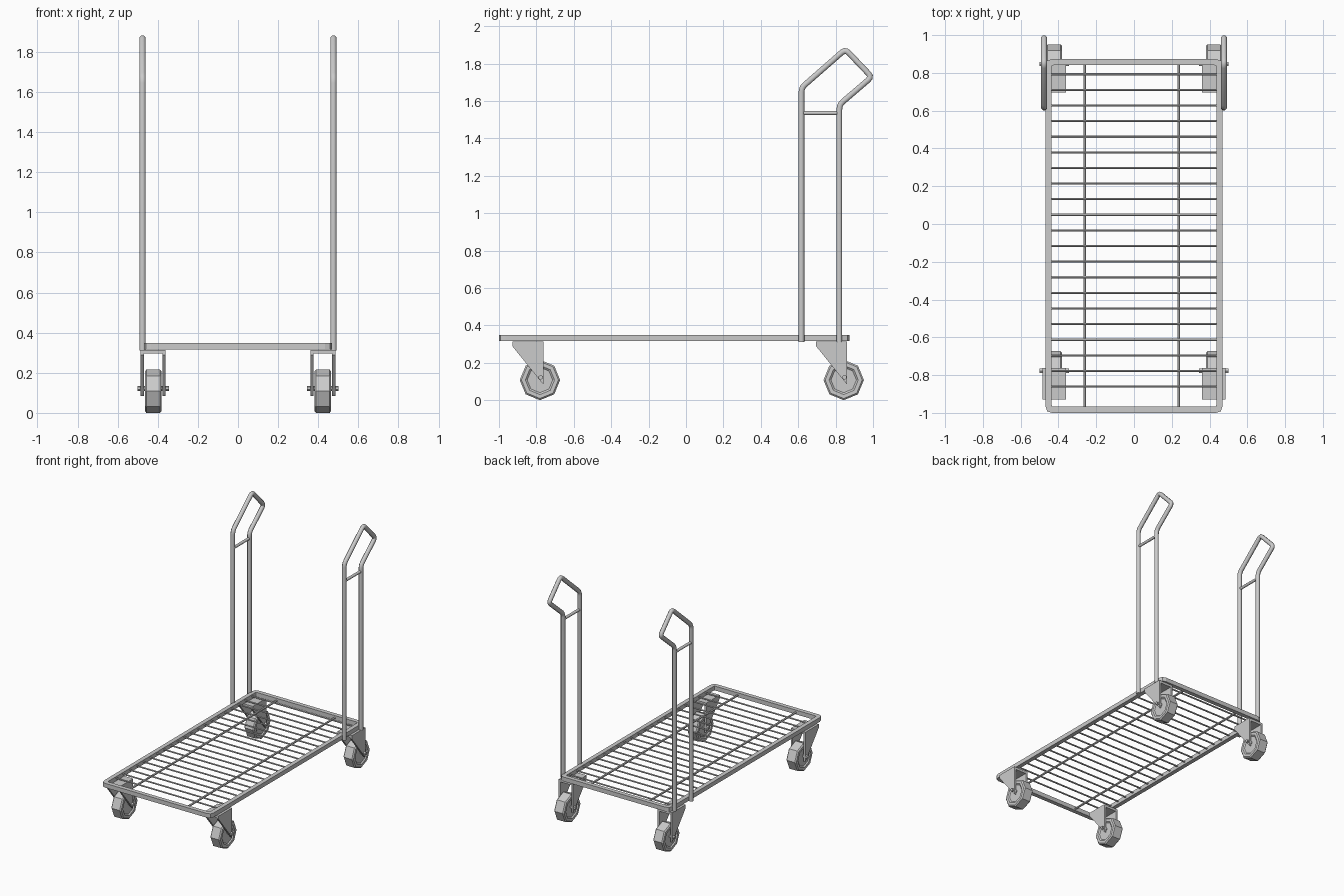
import bpy, bmesh, math
from mathutils import Vector

if "Cube" in bpy.data.objects:
    bpy.data.objects.remove(bpy.data.objects["Cube"])


def finish(name, bm, mirror=False, smooth=False):
    bmesh.ops.recalc_face_normals(bm, faces=bm.faces)
    me = bpy.data.meshes.new(name)
    bm.to_mesh(me)
    bm.free()
    ob = bpy.data.objects.new(name, me)
    bpy.context.collection.objects.link(ob)
    if mirror:
        ob.modifiers.new("Mirror", "MIRROR")
    if smooth:
        bpy.context.view_layer.objects.active = ob
        ob.select_set(True)
        bpy.ops.object.shade_smooth_by_angle(angle=math.radians(50))
        ob.select_set(False)
    return ob


def fillet(pts, d, closed=False, steps=3):
    """Round the corners of a path with short quadratic arcs."""
    out, n = [], len(pts)
    for i, p in enumerate(pts):
        if not closed and i in (0, n - 1):
            out.append(p)
            continue
        a = p + (pts[i - 1] - p).normalized() * d
        b = p + (pts[(i + 1) % n] - p).normalized() * d
        for k in range(steps + 1):
            t = k / steps
            out.append(a * (1 - t) ** 2 + p * 2 * t * (1 - t) + b * t * t)
    return out


def sweep(bm, pts, normal, r, sides, closed=False, turn=0.5):
    """Mitred tube along a flat path; normal is the path plane's normal."""
    rings, n = [], len(pts)
    normal = Vector(normal)
    for i, p in enumerate(pts):
        d1 = (p - pts[i - 1]).normalized() if closed or i else None
        d2 = (pts[(i + 1) % n] - p).normalized() if closed or i < n - 1 else None
        d1, d2 = d1 or d2, d2 or d1
        t = (d1 + d2).normalized()
        side = normal.cross(t) / max(t.dot(d1), 0.3)
        ring = []
        for k in range(sides):
            a = 2 * math.pi * (k + turn) / sides
            ring.append(bm.verts.new(p + side * math.cos(a) * r + normal * math.sin(a) * r))
        rings.append(ring)
    for i in range(n if closed else n - 1):
        A, B = rings[i], rings[(i + 1) % n]
        for k in range(sides):
            j = (k + 1) % sides
            bm.faces.new((A[k], A[j], B[j], B[k]))
    if not closed:
        bm.faces.new(rings[0])
        bm.faces.new(rings[-1])


def rod(bm, a, b, r, sides, normal=(0, 0, 1)):
    sweep(bm, [Vector(a), Vector(b)], normal, r, sides)


def prism(bm, yz, x0, x1):
    """Extrude a side profile across x."""
    f = bm.faces.new([bm.verts.new((x0, y, z)) for y, z in yz])
    g = bmesh.ops.extrude_face_region(bm, geom=[f])["geom"]
    vs = [v for v in g if isinstance(v, bmesh.types.BMVert)]
    bmesh.ops.translate(bm, vec=(x1 - x0, 0, 0), verts=vs)


def lathe(bm, profile, centre, sides):
    """Revolve an (x, radius) profile around the x axis."""
    c, rings = Vector(centre), []
    for x, r in profile:
        rings.append([bm.verts.new(c + Vector((x, r * math.cos(2 * math.pi * k / sides),
                      r * math.sin(2 * math.pi * k / sides)))) for k in range(sides)])
    for A, B in zip(rings, rings[1:]):
        for k in range(sides):
            j = (k + 1) % sides
            bm.faces.new((A[k], A[j], B[j], B[k]))
    bm.faces.new(rings[0])
    bm.faces.new(rings[-1])


# Deck frame: square tube with rounded corners
X, Y0, Y1, Z, H = 0.452, -0.984, 0.857, 0.332, 0.0165
bm = bmesh.new()
corners = [Vector(c) for c in ((-X, Y0, Z), (X, Y0, Z), (X, Y1, Z), (-X, Y1, Z))]
sweep(bm, fillet(corners, 0.022, True, 2), (0, 0, 1), H * math.sqrt(2), 4, True)
finish("deck_frame", bm)

# Deck wires
bm = bmesh.new()
for i in range(21):
    y = 0.793 - i * 0.0827
    rod(bm, (-X, y, 0.335), (X, y, 0.335), 0.0065, 6)
finish("deck_cross_wires", bm)
bm = bmesh.new()
for x in (-0.26, 0.237):
    rod(bm, (x, Y0, 0.329), (x, Y1, 0.329), 0.008, 6)
finish("deck_long_wires", bm)

# Push handles: bent tube loop with a brace
HX = 0.476
bm = bmesh.new()
path = [Vector((HX, y, z)) for y, z in ((0.617, 0.312), (0.617, 1.67), (0.852, 1.876),
                                       (0.993, 1.728), (0.82, 1.58), (0.82, 0.312))]
sweep(bm, fillet(path, 0.025), (1, 0, 0), 0.0165, 8)
finish("push_handle", bm, True, True)
bm = bmesh.new()
rod(bm, (HX, 0.617, 1.535), (HX, 0.82, 1.535), 0.011, 8)
finish("handle_brace", bm, True, True)

# Casters: fork, wheel and axle
CX = 0.423
for label, y in (("front", -0.781), ("rear", 0.843)):
    bm = bmesh.new()
    side = [(y - 0.147, 0.312), (y - 0.147, 0.288), (y + 0.008, 0.096),
            (y + 0.018, 0.085), (y + 0.018, 0.312)]
    prism(bm, side, CX - 0.062, CX - 0.046)
    prism(bm, side, CX + 0.046, CX + 0.062)
    prism(bm, [(y - 0.147, 0.296), (y + 0.018, 0.296), (y + 0.018, 0.314), (y - 0.147, 0.314)],
          CX - 0.062, CX + 0.062)
    finish(label + "_caster_fork", bm, True)

    bm = bmesh.new()
    half = [(0.034, 0.02), (0.034, 0.068), (0.042, 0.078), (0.042, 0.099), (0.034, 0.108)]
    lathe(bm, [(-x, r) for x, r in half] + half[::-1], (CX, y, 0.108), 8)
    finish(label + "_caster_wheel", bm, True)

    bm = bmesh.new()
    rod(bm, (CX - 0.078, y + 0.004, 0.122), (CX + 0.078, y + 0.004, 0.122), 0.013, 6)
    finish(label + "_caster_axle", bm, True)
